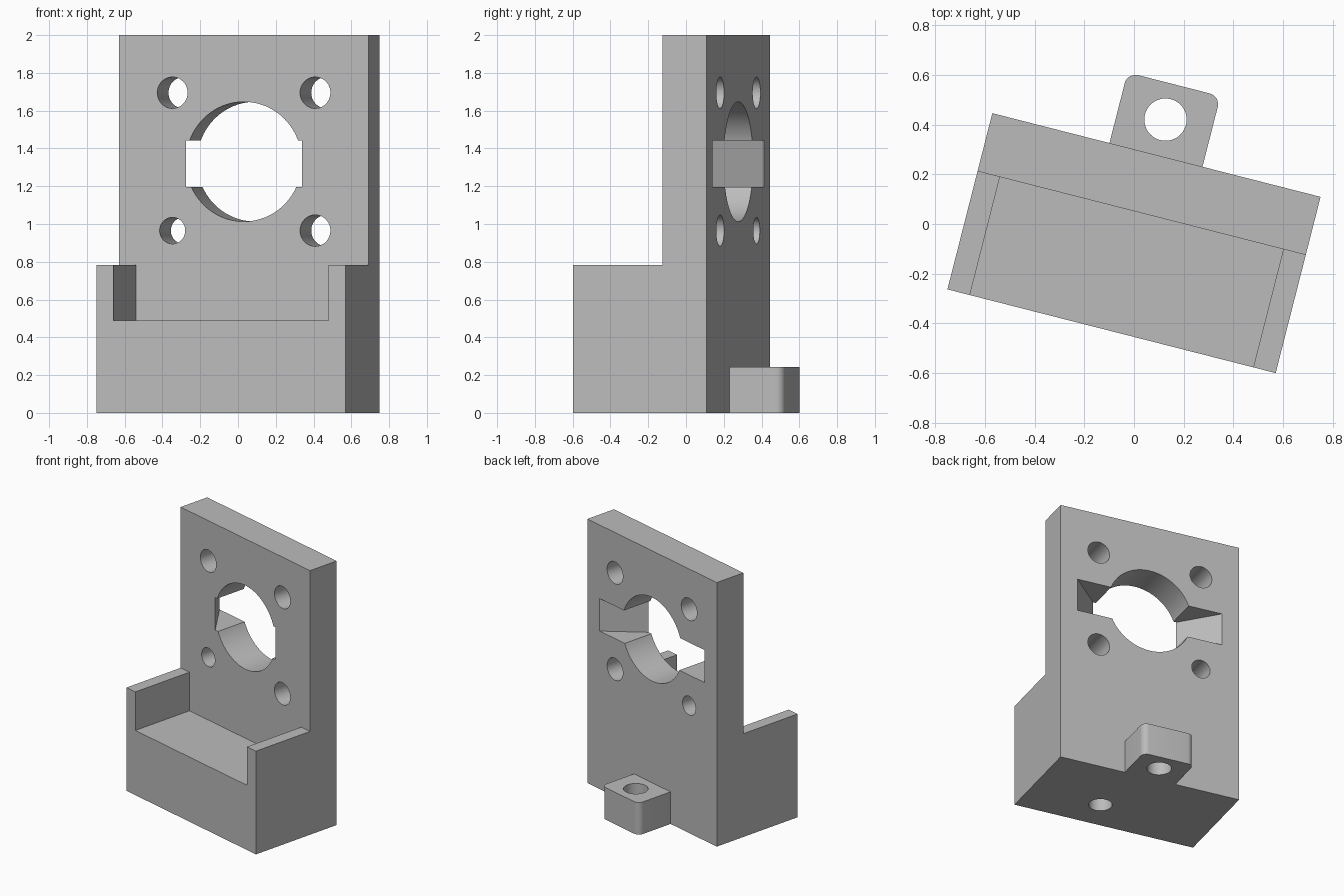
import bpy, bmesh, math

cube = bpy.data.objects.get("Cube")
if cube:
    bpy.data.objects.remove(cube)

MID = 0.019                      # centre line of the bracket
LEFT, RIGHT = MID - 0.681, MID + 0.681
FRONT, PLATE, BACK = -0.44, 0.05, 0.291
TURN = math.radians(-14.3)

grey = bpy.data.materials.new("plain grey")
grey.use_nodes = True
colour = (0.5, 0.5, 0.5, 1)
grey.diffuse_color = colour
grey.node_tree.nodes["Principled BSDF"].inputs["Base Color"].default_value = colour


def prism(name, profile, place, start, end):
    """Extrude a 2D profile; place(a, b, t) puts a profile point in space."""
    bm = bmesh.new()
    lower = [bm.verts.new(place(a, b, start)) for a, b in profile]
    upper = [bm.verts.new(place(a, b, end)) for a, b in profile]
    bm.faces.new(lower)
    bm.faces.new(upper)
    n = len(profile)
    for i in range(n):
        j = (i + 1) % n
        bm.faces.new((lower[i], lower[j], upper[j], upper[i]))
    bmesh.ops.recalc_face_normals(bm, faces=bm.faces)
    mesh = bpy.data.meshes.new(name)
    bm.to_mesh(mesh)
    bm.free()
    mesh.materials.append(grey)
    obj = bpy.data.objects.new(name, mesh)
    bpy.context.collection.objects.link(obj)
    return obj


def along_x(a, b, t): return (t, a, b)
def along_y(a, b, t): return (a, t, b)
def along_z(a, b, t): return (a, b, t)


def arc(x, y, r, start=0, sweep=360, steps=48):
    count = steps if sweep == 360 else steps + 1
    angles = [math.radians(start + sweep * i / steps) for i in range(count)]
    return [(x + r * math.cos(t), y + r * math.sin(t)) for t in angles]


def rect(x0, x1, y0, y1):
    return [(x0, y0), (x1, y0), (x1, y1), (x0, y1)]


def combine(target, tool, operation):
    tool.hide_render = True
    mod = target.modifiers.new(operation, "BOOLEAN")
    mod.operation = operation
    mod.solver = "EXACT"
    mod.object = tool
    bpy.context.view_layer.objects.active = target
    bpy.ops.object.modifier_apply(modifier=mod.name)
    bpy.data.objects.remove(tool)


# Body: block base with upright plate at the back
bracket = prism("motor_bracket",
                [(FRONT, 0), (BACK, 0), (BACK, 2), (PLATE, 2), (PLATE, 0.782), (FRONT, 0.782)],
                along_x, LEFT, RIGHT)

# Rear mounting tab with rounded outer corners
x0, x1, end, r = MID - 0.195, MID + 0.191, 0.584, 0.045
outline = [(x0, 0.2), (x1, 0.2)]
outline += arc(x1 - r, end - r, r, 0, 90, 8) + arc(x0 + r, end - r, r, 90, 90, 8)
combine(bracket, prism("mounting_tab", outline, along_z, 0, 0.243), "UNION")

# Tray between the two side walls, open to the front
combine(bracket, prism("tray_cutter", rect(LEFT + 0.093, RIGHT - 0.093, -0.6, PLATE),
                       along_z, 0.49, 0.9), "DIFFERENCE")

# Large bore and the four screw holes in the plate
holes = [(MID, 1.33, 0.317), (MID - 0.39, 1.695, 0.083), (MID + 0.39, 1.695, 0.083),
         (MID - 0.39, 0.965, 0.07), (MID + 0.39, 0.965, 0.083)]
for x, z, radius in holes:
    combine(bracket, prism("plate_hole_cutter", arc(x, z, radius, steps=64), along_y,
                           PLATE - 0.05, BACK + 0.05), "DIFFERENCE")

# Slot through the plate, flaring towards the back
slot = []
for side, ends in ((-1, (PLATE - 0.02, BACK + 0.02)), (1, (BACK + 0.02, PLATE - 0.02))):
    slot += [(MID + side * (0.317 + 0.97 * (y - PLATE)), y) for y in ends]
combine(bracket, prism("slot_cutter", slot, along_z, 1.197, 1.443), "DIFFERENCE")

# Vertical holes: through the tab, and blind in the underside
combine(bracket, prism("tab_hole_cutter", arc(MID, 0.438, 0.085), along_z, -0.1, 0.4), "DIFFERENCE")
combine(bracket, prism("base_hole_cutter", arc(0.167, -0.186, 0.081), along_z, -0.1, 0.25), "DIFFERENCE")

# Turn the finished bracket and shade the curved walls
bracket.rotation_euler.z = TURN
bpy.ops.object.select_all(action="DESELECT")
bracket.select_set(True)
bpy.context.view_layer.objects.active = bracket
bpy.ops.object.shade_smooth_by_angle(angle=math.radians(30))
